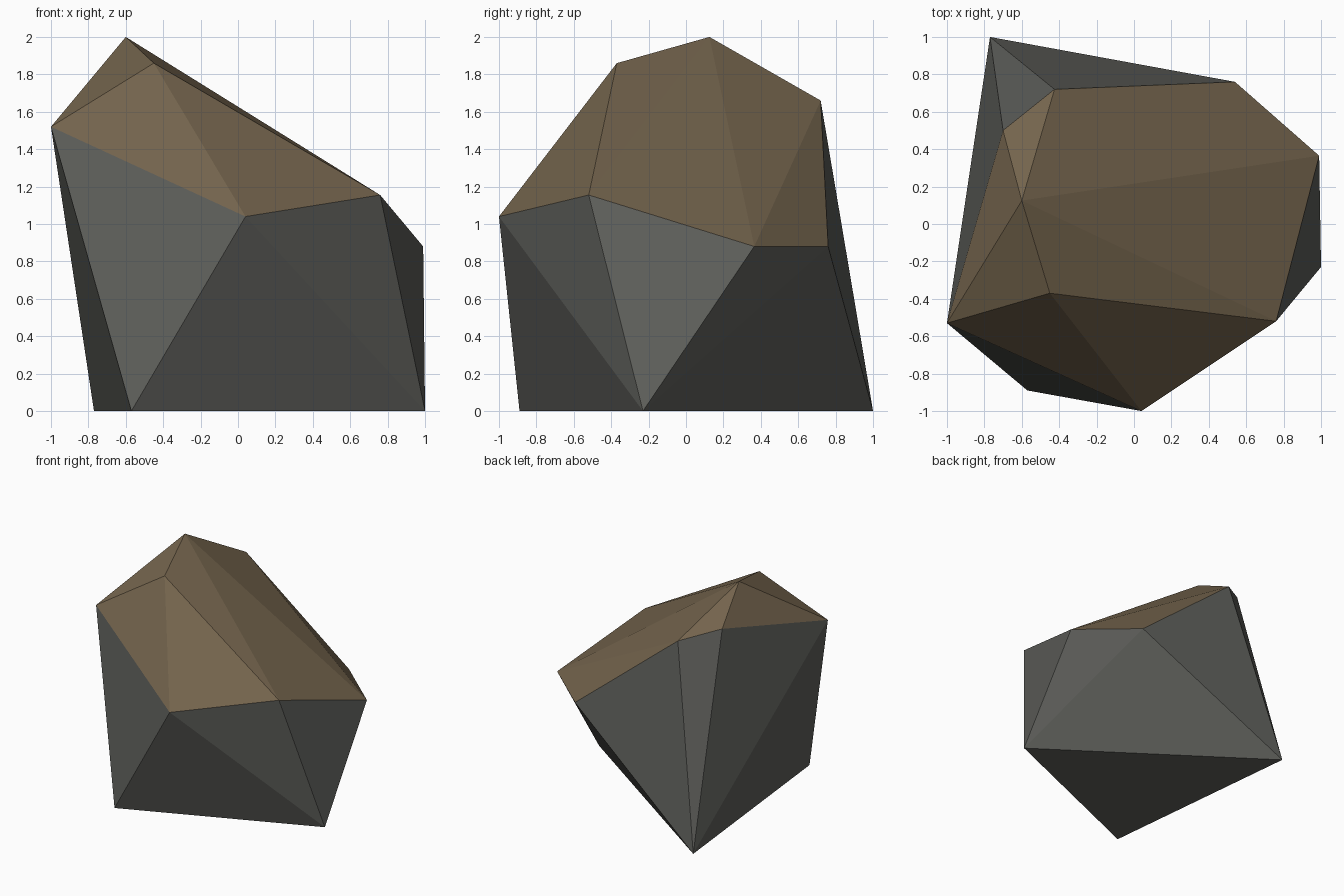
import bpy
import bmesh

cube = bpy.data.objects.get("Cube")
if cube:
    bpy.data.objects.remove(cube, do_unlink=True)


def make_material(name, colour):
    mat = bpy.data.materials.new(name)
    mat.use_nodes = True
    mat.diffuse_color = (*colour, 1)
    bsdf = next(n for n in mat.node_tree.nodes if n.type == "BSDF_PRINCIPLED")
    bsdf.inputs["Base Color"].default_value = (*colour, 1)
    bsdf.inputs["Roughness"].default_value = 0.9
    return mat


# Corners of the boulder: ground triangle, ragged rim, and peak ridge
base = [(-0.57, -0.89, 0), (-0.77, 1.0, 0), (1.0, -0.23, 0)]
rim = [(-1.0, -0.53, 1.52), (0.04, -1.0, 1.04), (0.76, -0.52, 1.155),
       (0.99, 0.365, 0.88), (0.54, 0.76, 0.88), (-0.425, 0.72, 1.66),
       (-0.70, 0.50, 1.755)]
ridge = [(-0.60, 0.125, 2.0), (-0.45, -0.37, 1.86)]

# Faceted boulder wrapped around the corners
bm = bmesh.new()
for corner in base + rim + ridge:
    bm.verts.new(corner)
bmesh.ops.convex_hull(bm, input=bm.verts[:])
bmesh.ops.recalc_face_normals(bm, faces=bm.faces[:])

# Grey stone reaches the ground, brown earth covers everything above the rim
for face in bm.faces:
    face.smooth = False
    touches_ground = min(v.co.z for v in face.verts) < 0.1
    face.material_index = 0 if touches_ground else 1

mesh = bpy.data.meshes.new("boulder")
bm.to_mesh(mesh)
bm.free()
mesh.materials.append(make_material("grey stone", (0.115, 0.117, 0.106)))
mesh.materials.append(make_material("brown earth", (0.172, 0.126, 0.073)))
boulder = bpy.data.objects.new("boulder", mesh)
bpy.context.collection.objects.link(boulder)
